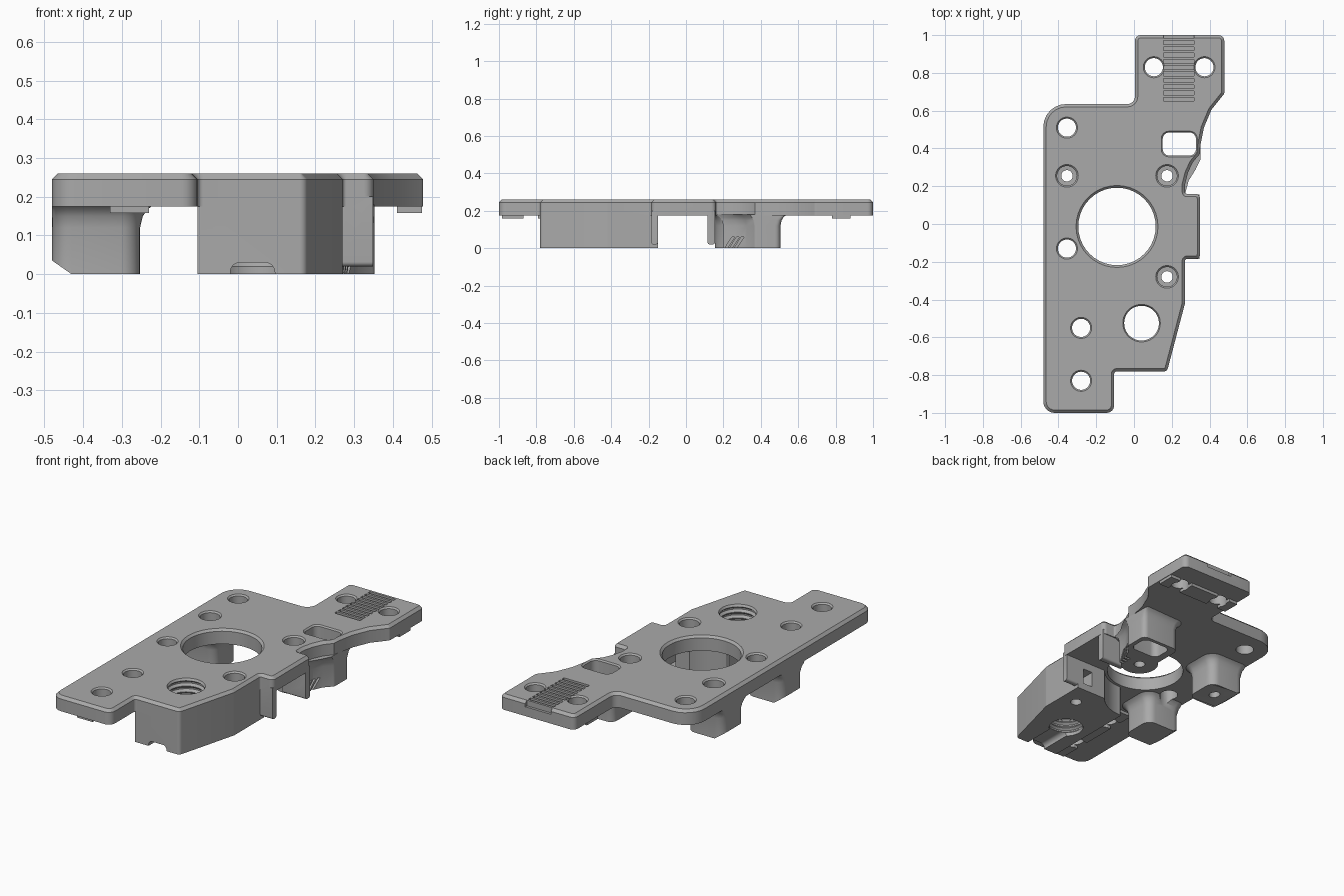
import bpy, bmesh, math
from mathutils import Vector

cube = bpy.data.objects.get("Cube")
if cube:
    bpy.data.objects.remove(cube)

grey = bpy.data.materials.new("satin grey")
grey.use_nodes = True
COLOR = (0.40, 0.40, 0.40, 1)
grey.diffuse_color = COLOR
grey.node_tree.nodes["Principled BSDF"].inputs["Base Color"].default_value = COLOR

TOP, UNDER = 0.26, 0.175
MOTOR = (-0.09, -0.013)


def rounded(points, steps=6):
    """Counter-clockwise outline from (x, y, radius) corners."""
    out = []
    for i, (x, y, r) in enumerate(points):
        p = Vector((x, y))
        if not r:
            out.append(p)
            continue
        a = (Vector(points[i - 1][:2]) - p).normalized()
        b = (Vector(points[(i + 1) % len(points)][:2]) - p).normalized()
        half = a.angle(b) / 2
        start, end = p + a * r / math.tan(half), p + b * r / math.tan(half)
        c = p + (a + b).normalized() * r / math.sin(half)
        u, v = start - c, end - c
        sweep = u.angle(v)
        for k in range(steps + 1):
            t = k / steps
            out.append(c + (u * math.sin((1 - t) * sweep) + v * math.sin(t * sweep)) / math.sin(sweep))
    return out


def box_outline(x0, x1, y0, y1, r=0.0):
    return rounded([(x0, y0, r), (x1, y0, r), (x1, y1, r), (x0, y1, r)])


def circle(c, r, n=40):
    return [Vector((c[0] + r * math.cos(math.tau * k / n), c[1] + r * math.sin(math.tau * k / n)))
            for k in range(n)]


def loft(name, outline, levels, xmin=-9, xmax=9):
    """Stack an outline at (z, growth) levels; x is held between limits."""
    bm = bmesh.new()
    centre = sum(outline, Vector((0, 0))) / len(outline)
    rings = []
    for z, grow in levels:
        ring = []
        for p in outline:
            q = p + (p - centre).normalized() * grow
            ring.append(bm.verts.new((min(max(q.x, xmin), xmax), q.y, z)))
        rings.append(ring)
    n = len(outline)
    for lo, hi in zip(rings, rings[1:]):
        for k in range(n):
            bm.faces.new((lo[k], lo[(k + 1) % n], hi[(k + 1) % n], hi[k]))
    bm.faces.new(rings[0][::-1])
    bm.faces.new(rings[-1])
    bm.normal_update()
    mesh = bpy.data.meshes.new(name)
    bm.to_mesh(mesh)
    bm.free()
    mesh.materials.append(grey)
    ob = bpy.data.objects.new(name, mesh)
    bpy.context.scene.collection.objects.link(ob)
    return ob


def prism(name, outline, z0, z1):
    return loft(name, outline, [(z0, 0), (z1, 0)])


def side_prism(name, outline, x0, x1):
    """Outline given in (y, z), extruded along x."""
    ob = prism(name, outline, x0, x1)
    for v in ob.data.vertices:
        x, y, z = v.co
        v.co = (z, x, y)
    return ob


def combine(body, parts, operation):
    """Apply each part in turn, keeping a result only if the body stays whole."""
    for part in parts:
        mod = body.modifiers.new("join", 'BOOLEAN')
        mod.operation, mod.object = operation, part
        for solver in ('EXACT', 'MANIFOLD'):
            mod.solver = solver
            bpy.context.view_layer.update()
            graph = bpy.context.evaluated_depsgraph_get()
            mesh = bpy.data.meshes.new_from_object(body.evaluated_get(graph))
            ys = [v.co.y for v in mesh.vertices]
            if ys and max(ys) - min(ys) > 1.99:
                body.data = mesh
                break
        body.modifiers.clear()
        bpy.data.objects.remove(part)


# Top plate with a chamfered upper rim
body = prism("mounting_bracket", rounded([
    (-0.48, -1, 0.06), (-0.105, -1, 0.04), (-0.105, -0.78, 0.015), (0.175, -0.78, 0.02),
    (0.27, -0.42, 0.03), (0.27, -0.185, 0.01), (0.35, -0.185, 0.025), (0.35, 0.16, 0.025),
    (0.27, 0.16, 0.01), (0.27, 0.21, 0), (0.285, 0.27, 0), (0.31, 0.325, 0), (0.348, 0.37, 0),
    (0.352, 0.42, 0), (0.37, 0.51, 0), (0.41, 0.605, 0), (0.478, 0.69, 0.02), (0.478, 1, 0.03),
    (0.005, 1, 0.03), (0.005, 0.635, 0.04), (-0.48, 0.635, 0.12)]), UNDER, TOP)
bm = bmesh.new()
bm.from_mesh(body.data)
rim = [e for e in bm.edges if all(v.co.z > TOP - 0.001 for v in e.verts)]
bmesh.ops.bevel(bm, geom=rim, offset=0.015, segments=1, affect='EDGES')
bm.to_mesh(body.data)
bm.free()

# Structure below the plate
flare = [(0, 0), (0.12, 0), (0.15, 0.008), (0.166, 0.02), (0.18, 0.04)]
parts = [prism("front_block", rounded([
    (-0.105, -0.78, 0), (0.175, -0.78, 0.02), (0.27, -0.42, 0.03), (0.27, -0.15, 0),
    (0, -0.15, 0), (-0.105, -0.24, 0)]), 0, 0.2)]
for y in (0.255, -0.28):
    leg = loft("motor_leg", box_outline(-0.48, -0.253, y - 0.1, y + 0.1, 0.05), flare, -0.48)
    for v in leg.data.vertices:          # slanted foot on the outer side
        if v.co.z < 0.01 and v.co.x < -0.43:
            v.co.z = (-0.43 - v.co.x) * 0.7
    parts.append(leg)
parts.append(loft("rear_post", circle((0.175, 0.255), 0.1), flare, xmax=0.27))
parts.append(loft("slot_column", rounded([
    (0.11, 0.25, 0), (0.27, 0.2, 0), (0.285, 0.27, 0), (0.31, 0.325, 0), (0.352, 0.37, 0.02),
    (0.352, 0.505, 0.03), (0.11, 0.505, 0.04)]), flare, xmax=0.352))
for y0, y1 in ((-0.185, -0.15), (0.115, 0.155)):
    foot = [(y0, 0.02, 0.012), (y1, 0.02, 0.012), (y1, 0.2, 0), (y0, 0.2, 0)]
    parts.append(side_prism("arch_leg", rounded(foot), 0.2, 0.348))

# Shallow pads around the underside fasteners
for a, b in ((-0.985, -0.87), (-0.79, -0.59), (-0.51, -0.42)):
    parts.append(prism("front_pad", box_outline(-0.33, -0.23, a, b), 0.158, 0.2))
for a, b in ((0.01, 0.065), (0.145, 0.33), (0.41, 0.475)):
    parts.append(prism("neck_pad", box_outline(a, b, 0.78, 0.88), 0.158, 0.2))
combine(body, parts, 'UNION')


# Holes and recesses
def hole(c, r, rim=0.008):
    return loft("hole", circle(c, r), [(-0.1, 0), (TOP - rim, 0), (TOP + 0.01, rim + 0.01)])


cuts = [hole(MOTOR, 0.205, 0.012)]
for c in ((0.105, 0.83), (0.373, 0.83), (-0.355, 0.51), (-0.355, -0.13), (-0.28, -0.55), (-0.28, -0.83)):
    cuts.append(hole(c, 0.048))
for c in ((-0.355, 0.255), (0.175, 0.255), (0.175, -0.28)):
    cuts.append(loft("counterbore", circle(c, 0.03),
                     [(-0.1, 0), (0.18, 0), (0.181, 0.022), (TOP - 0.008, 0.022), (TOP + 0.01, 0.04)]))
cuts.append(prism("pulley_clearance", circle(MOTOR, 0.22, 48), -0.1, UNDER))
threads = [(-0.1, 0)]
for k in range(7):
    z = 0.02 + k * 0.033
    threads += [(z, 0), (z + 0.012, 0.012), (z + 0.02, 0.012), (z + 0.03, 0)]
cuts.append(loft("threaded_hole", circle((0.04, -0.525), 0.092), threads + [(0.28, 0.02)]))
cuts.append(loft("cable_slot", box_outline(0.152, 0.328, 0.362, 0.485, 0.035),
                 [(-0.1, 0), (TOP - 0.008, 0), (TOP + 0.01, 0.018)]))
cuts.append(side_prism("arch_opening", rounded([
    (-0.15, -0.1, 0), (0.115, -0.1, 0), (0.115, UNDER, 0.015), (-0.15, UNDER, 0.015)]), 0.1, 0.4))
cuts.append(prism("nut_pocket", box_outline(0.17, 0.23, -0.3, -0.1), 0.04, 0.13))
notch = side_prism("front_notch", rounded([(-0.02, -0.1, 0), (0.095, -0.1, 0), (0.095, 0.03, 0.025),
                                           (-0.02, 0.03, 0.025)]), 0.55, 0.9)
for v in notch.data.vertices:            # turn to run front to back
    x, y, z = v.co
    v.co = (y, -x, z)
cuts.append(notch)
for y in (0.2, 0.225, 0.25):
    cuts.append(side_prism("slanted_slot", [Vector(p) for p in (
        (y, -0.01), (y + 0.014, -0.01), (y + 0.06, 0.06), (y + 0.046, 0.06))], 0.25, 0.4))
for k in range(11):                      # belt teeth
    y = 0.65 + k * 0.0335
    cuts.append(prism("tooth_gap", box_outline(0.155, 0.317, y, y + 0.02), 0.228, 0.3))
combine(body, cuts, 'DIFFERENCE')

bpy.context.view_layer.objects.active = body
body.select_set(True)
bpy.ops.object.shade_smooth_by_angle(angle=math.radians(30))
